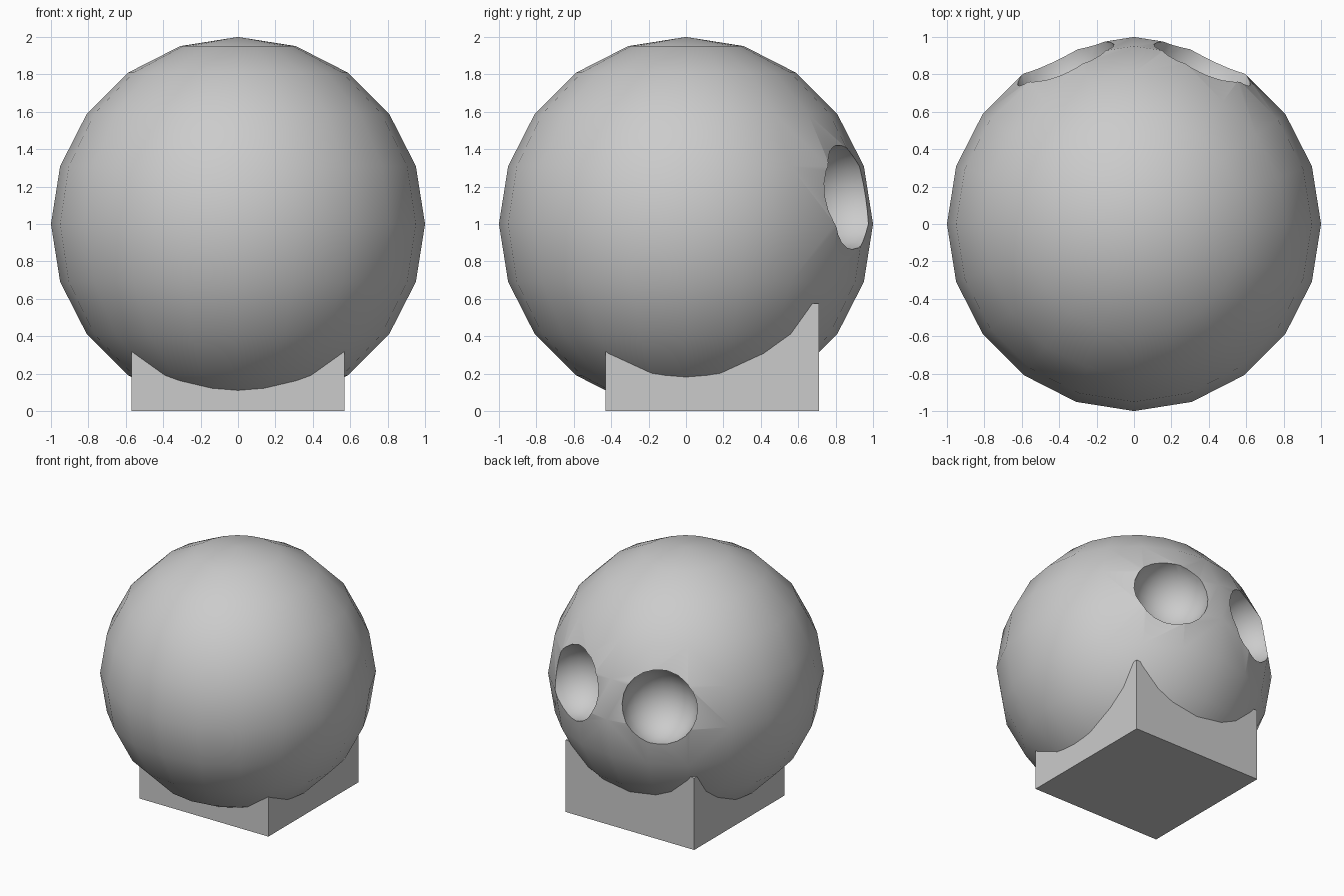
import bpy
import math

if "Cube" in bpy.data.objects:
    bpy.data.objects.remove(bpy.data.objects["Cube"])


def uv_sphere(name, radius, loc, segs, rings):
    bpy.ops.mesh.primitive_uv_sphere_add(segments=segs, ring_count=rings, radius=radius, location=loc)
    ob = bpy.context.object
    ob.name = name
    return ob


# Main ball: coarse sphere, smooth shaded
ball = uv_sphere("ball", 1.0, (0, 0, 1), 20, 10)

# Two round sockets scooped out of the back
cutters = []
for side, label in ((-1, "left"), (1, "right")):
    c = uv_sphere(label + "_socket_cutter", 0.282, (side * 0.37, 0.865, 1.145), 24, 12)
    bpy.ops.object.shade_smooth()
    c.hide_render = True
    cutters.append(c)
    mod = ball.modifiers.new(label + "_socket", 'BOOLEAN')
    mod.operation = 'DIFFERENCE'
    mod.solver = 'EXACT'
    mod.object = c

bpy.ops.object.select_all(action='DESELECT')
ball.select_set(True)
bpy.context.view_layer.objects.active = ball
for mod in list(ball.modifiers):
    bpy.ops.object.modifier_apply(modifier=mod.name)
for c in cutters:
    bpy.data.objects.remove(c, do_unlink=True)
bpy.ops.object.shade_smooth_by_angle(angle=math.radians(35))

# Square base block, set towards the back
bpy.ops.mesh.primitive_cube_add(size=1, location=(0, 0.14, 0.2875))
base = bpy.context.object
base.name = "base_block"
base.scale = (1.14, 1.14, 0.575)
